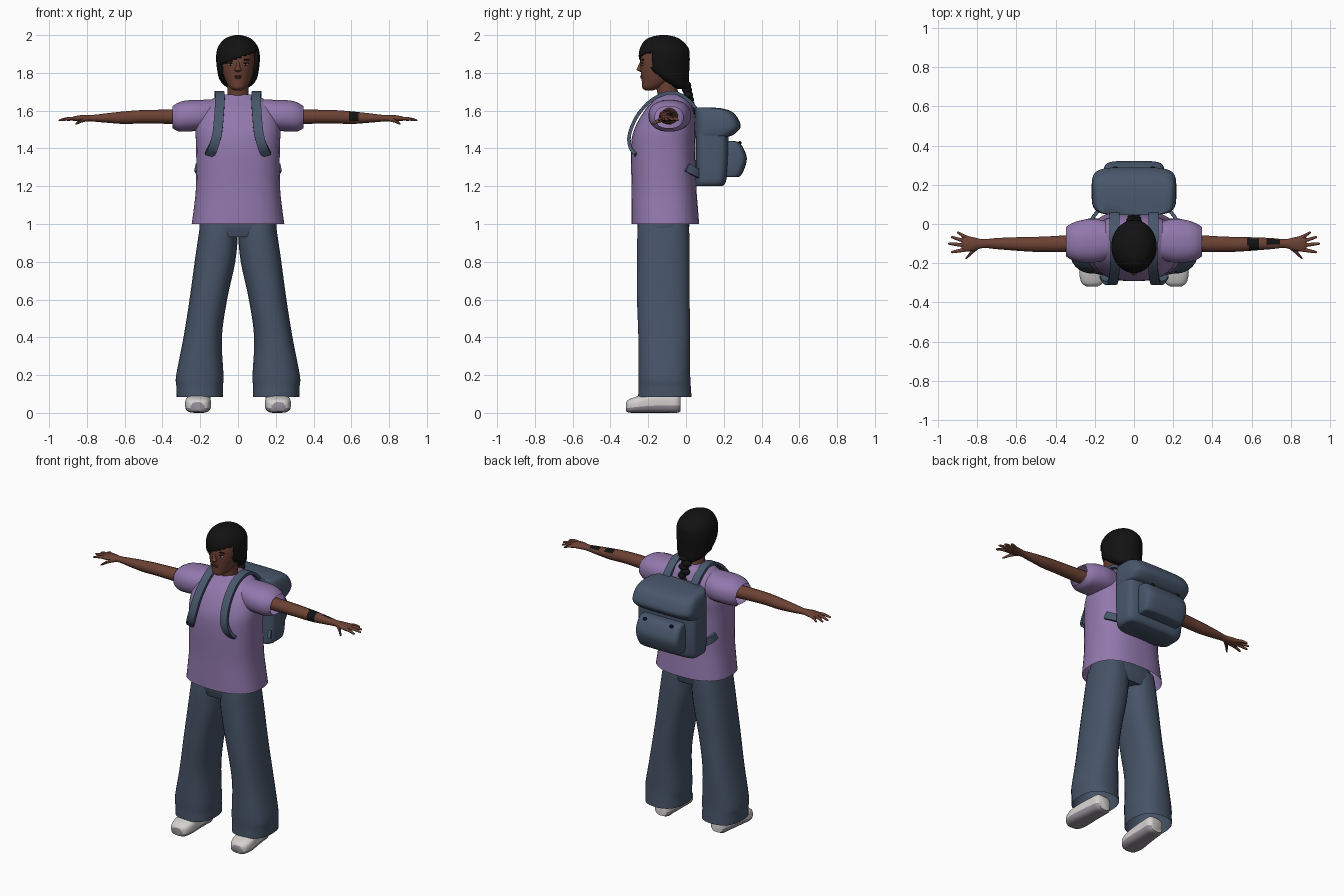
import bpy, bmesh, math
from mathutils import Vector

cube = bpy.data.objects.get("Cube")
if cube:
    bpy.data.objects.remove(cube, do_unlink=True)


def material(name, r, g, b):
    m = bpy.data.materials.new(name)
    m.use_nodes = True
    m.diffuse_color = (r, g, b, 1)
    bsdf = m.node_tree.nodes["Principled BSDF"]
    bsdf.inputs["Base Color"].default_value = (r, g, b, 1)
    bsdf.inputs["Roughness"].default_value = 0.9
    return m


PURPLE = material("purple_cotton", .29, .19, .42)
DENIM = material("blue_denim", .062, .088, .135)
CANVAS = material("slate_canvas", .066, .096, .15)
SKIN = material("brown_skin", .15, .053, .034)
BLACK = material("black", .006, .006, .006)
WHITE = material("shoe_white", .66, .64, .62)
GREY = material("sole_grey", .30, .27, .31)
EYE = material("eye_white", .45, .4, .37)
LIP = material("lip", .10, .032, .028)


def smooth(rows, k):
    """Catmull-Rom interpolation of rows of numbers."""
    pts = [Vector(r) for r in rows]
    pts = [2 * pts[0] - pts[1]] + pts + [2 * pts[-1] - pts[-2]]
    out = []
    for a, b, c, d in zip(pts, pts[1:], pts[2:], pts[3:]):
        for i in range(k):
            t = i / k
            out.append(b + (c - a) * (t / 2) + (a * 2 - b * 5 + c * 4 - d) * (t * t / 2)
                       + (b * 3 - a - c * 3 + d) * (t ** 3 / 2))
    return out + [pts[-2]]


def finish(name, bm, mats, rule=None, angle=50):
    bmesh.ops.recalc_face_normals(bm, faces=bm.faces)
    if rule:
        for f in bm.faces:
            f.material_index = rule(f.calc_center_median(), f.normal)
    me = bpy.data.meshes.new(name)
    bm.to_mesh(me)
    bm.free()
    for m in mats:
        me.materials.append(m)
    ob = bpy.data.objects.new(name, me)
    bpy.context.collection.objects.link(ob)
    bpy.ops.object.select_all(action='DESELECT')
    ob.select_set(True)
    bpy.context.view_layer.objects.active = ob
    bpy.ops.object.shade_smooth_by_angle(angle=math.radians(angle))
    return ob


def loft(name, axis, rows, mats, n=24, p=2, side=1, k=4, rule=None, open_end=False, cut=None):
    """Skin superellipse rings: (position on axis, centre u, centre v, radius u, radius v)."""
    u, v = [(1, 2), (0, 2), (0, 1)][axis]
    bm, rings = bmesh.new(), []
    for t, cu, cv, ru, rv in smooth(rows, k):
        ring = []
        for i in range(n):
            a = math.tau * (i + .5) / n
            c, s = math.cos(a), math.sin(a)
            co = [0, 0, 0]
            co[axis] = t
            co[u] = cu + ru * math.copysign(abs(c) ** (2 / p), c)
            co[v] = cv + rv * math.copysign(abs(s) ** (2 / p), s)
            co[0] *= side
            ring.append(bm.verts.new(co))
        rings.append(ring)
    for a, b in zip(rings, rings[1:]):
        for i in range(n):
            j = (i + 1) % n
            bm.faces.new((a[i], a[j], b[j], b[i]))
    bm.faces.new(rings[0])
    cap = bm.faces.new(rings[-1])
    bmesh.ops.recalc_face_normals(bm, faces=bm.faces)
    if cut:
        bmesh.ops.delete(bm, geom=[f for f in bm.faces if cut(f.calc_center_median())], context='FACES')
    elif open_end:
        bmesh.ops.delete(bm, geom=[cap], context='FACES_ONLY')
    return finish(name, bm, mats, rule)


def ribbon(name, path, width, thick, mat, across=(1, 0, 0)):
    """Flat strap along a path."""
    pts, bm, rings = smooth(path, 5), bmesh.new(), []
    for i, q in enumerate(pts):
        tan = (pts[min(i + 1, len(pts) - 1)] - pts[max(i - 1, 0)]).normalized()
        out = tan.cross(Vector(across)).normalized() * thick / 2
        w = out.cross(tan).normalized() * width / 2
        rings.append([bm.verts.new(q + d) for d in (w + out, w - out, -w - out, out - w)])
    for a, b in zip(rings, rings[1:]):
        for i in range(4):
            j = (i + 1) % 4
            bm.faces.new((a[i], a[j], b[j], b[i]))
    bm.faces.new(rings[0])
    bm.faces.new(rings[-1])
    return finish(name, bm, [mat])


def blob(name, loc, size, mat, turn=0):
    bm = bmesh.new()
    bmesh.ops.create_uvsphere(bm, u_segments=14, v_segments=8, radius=1)
    ob = finish(name, bm, [mat])
    ob.location, ob.scale, ob.rotation_euler = loc, size, (0, 0, turn)
    return ob


# Shirt body, listed from collar to hem
loft("shirt_body", 2, [(1.685, 0, -.075, .085, .07), (1.66, 0, -.075, .14, .09),
                       (1.6, 0, -.09, .205, .13), (1.5, 0, -.112, .225, .163),
                       (1.4, 0, -.122, .222, .17), (1.2, 0, -.117, .223, .172),
                       (1.08, 0, -.113, .235, .177), (1.0, 0, -.11, .246, .18)],
     [PURPLE], n=36, p=2.5, open_end=True)

# Hips under the shirt
loft("jeans_hips", 2, [(1.06, 0, -.12, .19, .13), (.99, 0, -.12, .205, .138), (.93, 0, -.12, .19, .125)],
     [DENIM], n=32, p=2.5)


def tattoo(c, n):
    front = .59 < c.x < .645 and n.y < .1 and n.z > -.4
    top = (.575 < c.x < .645 or .68 < c.x < .745) and n.z > .6 and n.y > -.3
    return 1 if front or top else 0


for side, word in ((1, "left"), (-1, "right")):
    # Sleeves
    loft(word + "_sleeve", 0, [(.1, -.085, 1.575, .09, .085), (.2, -.085, 1.575, .112, .083),
                               (.27, -.088, 1.572, .108, .083), (.315, -.09, 1.567, .095, .077),
                               (.348, -.09, 1.565, .075, .058)],
         [PURPLE], p=2.3, side=side, open_end=True)

    # Arm and palm in one tapered form
    loft(word + "_arm", 0, [(.2, -.09, 1.57, .048, .044), (.35, -.1, 1.568, .043, .039),
                            (.5, -.104, 1.568, .039, .036), (.6, -.102, 1.563, .035, .034),
                            (.7, -.1, 1.561, .029, .025), (.77, -.1, 1.56, .023, .018),
                            (.82, -.102, 1.56, .035, .018), (.865, -.1, 1.558, .042, .013),
                            (.88, -.1, 1.557, .03, .008)],
         [SKIN, BLACK], n=16, side=side, k=8, rule=tattoo if side == 1 else None)

    # Four fingers and a thumb
    for i, (y0, x1, y1) in enumerate([(-.07, .905, -.045), (-.09, .935, -.068),
                                      (-.11, .95, -.1), (-.13, .935, -.143)]):
        loft(f"{word}_finger_{i + 1}", 0, [(.85, y0, 1.558, .011, .01), ((.85 + x1) / 2, (y0 + y1) / 2, 1.558, .01, .009),
                                           (x1 - .008, y1, 1.55, .007, .006), (x1, y1, 1.549, .002, .002)],
             [SKIN], n=8, side=side, k=3)
    loft(word + "_thumb", 0, [(.79, -.11, 1.557, .016, .013), (.825, -.14, 1.548, .013, .011),
                              (.85, -.167, 1.535, .009, .008), (.86, -.176, 1.53, .003, .003)],
         [SKIN], n=8, side=side, k=3)

    # Wide trouser leg
    loft(word + "_trouser_leg", 2, [(1.03, .1, -.12, .095, .13), (.95, .104, -.12, .104, .138),
                                    (.8, .122, -.12, .108, .14), (.6, .157, -.12, .1, .14),
                                    (.4, .187, -.115, .102, .138), (.2, .202, -.115, .126, .138),
                                    (.14, .203, -.113, .124, .139), (.085, .202, -.112, .123, .142)],
         [DENIM], n=28, p=2.4, side=side, open_end=True)

    # Shoe with a grey sole
    loft(word + "_shoe", 1, [(-.318, .215, .033, .03, .024), (-.3, .213, .037, .055, .036),
                             (-.25, .212, .045, .068, .045), (-.18, .208, .052, .064, .052),
                             (-.1, .203, .055, .058, .055), (-.05, .2, .055, .055, .055),
                             (-.03, .2, .05, .04, .043)],
         [WHITE, GREY], n=24, p=3.2, side=side,
         rule=lambda c, n: 1 if c.z < .034 else 0)

    # Shoulder strap and the short strap at the base of the pack
    ribbon(word + "_shoulder_strap", [(.1 * side, .07, 1.58), (.1 * side, .025, 1.645), (.1 * side, -.06, 1.695),
                                      (.095 * side, -.16, 1.67), (.1 * side, -.25, 1.585),
                                      (.11 * side, -.298, 1.48), (.13 * side, -.296, 1.41),
                                      (.152 * side, -.265, 1.365)], .05, .018, CANVAS)
    ribbon(word + "_lower_strap", [(.17 * side, .08, 1.26), (.205 * side, .04, 1.28), (.22 * side, .005, 1.3)],
           .045, .018, CANVAS, across=(0, 0, 1))

    # Eye, pupil, brow, ear and pack button
    turn = .25 * side
    blob(word + "_eye", (.04 * side, -.229, 1.845), (.017, .004, .006), EYE, turn)
    blob(word + "_pupil", (.039 * side, -.232, 1.845), (.006, .004, .006), BLACK, turn)
    blob(word + "_lash", (.041 * side, -.23, 1.852), (.019, .004, .0025), BLACK, turn)
    blob(word + "_brow", (.042 * side, -.229, 1.869), (.023, .004, .004), BLACK, turn)
    blob(word + "_pack_button", (.095 * side, .284, 1.428), (.014, .01, .011), BLACK)

# Head, neck and facial features
loft("neck", 2, [(1.62, 0, -.085, .062, .06), (1.68, 0, -.095, .056, .055), (1.78, 0, -.11, .055, .06)], [SKIN])
loft("head", 2, [(1.708, 0, -.195, .022, .022), (1.722, 0, -.18, .043, .052), (1.75, 0, -.155, .062, .079),
                 (1.79, 0, -.138, .078, .1), (1.83, 0, -.13, .086, .112), (1.88, 0, -.123, .09, .117),
                 (1.93, 0, -.12, .08, .1), (1.965, 0, -.12, .045, .06)], [SKIN], n=32)
loft("nose", 2, [(1.806, 0, -.236, .01, .008), (1.816, 0, -.24, .019, .022), (1.83, 0, -.239, .012, .018),
                 (1.86, 0, -.234, .008, .009)], [SKIN], n=12)
blob("upper_lip", (0, -.236, 1.782), (.024, .008, .004), LIP)
blob("lower_lip", (0, -.234, 1.774), (.02, .008, .005), LIP)


# Hair shell, opened around the face under a slanted fringe
def face_opening(c):
    fringe = 1.878 + .35 * c.x
    return c.z < fringe and c.y < -.18 + max(0, 1.81 - c.z) * 1.4


hair = loft("hair", 2, [(1.715, 0, -.02, .04, .03), (1.735, 0, -.045, .075, .06), (1.77, 0, -.08, .1, .095),
                        (1.82, 0, -.108, .111, .126), (1.88, 0, -.115, .116, .135), (1.93, 0, -.115, .109, .129),
                        (1.97, 0, -.12, .083, .1), (1.99, 0, -.12, .052, .065), (2.0, 0, -.12, .015, .02)],
            [BLACK], n=56, k=6, cut=face_opening)
shell = hair.modifiers.new("thickness", 'SOLIDIFY')
shell.thickness, shell.offset = .015, -1

# Braid of overlapping tufts
for i in range(7):
    t = i / 6
    blob(f"braid_tuft_{i + 1}", (.008 * (-1) ** i, .0 + .035 * t, 1.735 - .155 * t),
         (.036 - .01 * t, .028 - .006 * t, .022), BLACK)


# Backpack: body, overhanging flap and front pocket, each from back-plane and depth
def pack_part(name, y0, rows, p):
    loft(name, 2, [(z, 0, (y0 + y1) / 2, w, (y1 - y0) / 2) for z, y1, w in rows], [CANVAS], n=40, p=p)


pack_part("pack_body", .05, [(1.2, .18, .17), (1.207, .2, .19), (1.24, .215, .203), (1.35, .225, .208),
                             (1.48, .225, .208), (1.56, .22, .2)], 5)
pack_part("pack_flap", .045, [(1.462, .225, .205), (1.475, .255, .211), (1.51, .288, .216), (1.55, .28, .214),
                              (1.59, .25, .205), (1.61, .2, .19), (1.618, .13, .16)], 4.5)
pack_part("pack_pocket", .19, [(1.248, .27, .13), (1.256, .29, .143), (1.3, .312, .152), (1.35, .322, .154),
                               (1.4, .305, .152), (1.432, .28, .145), (1.44, .25, .13)], 4.5)
